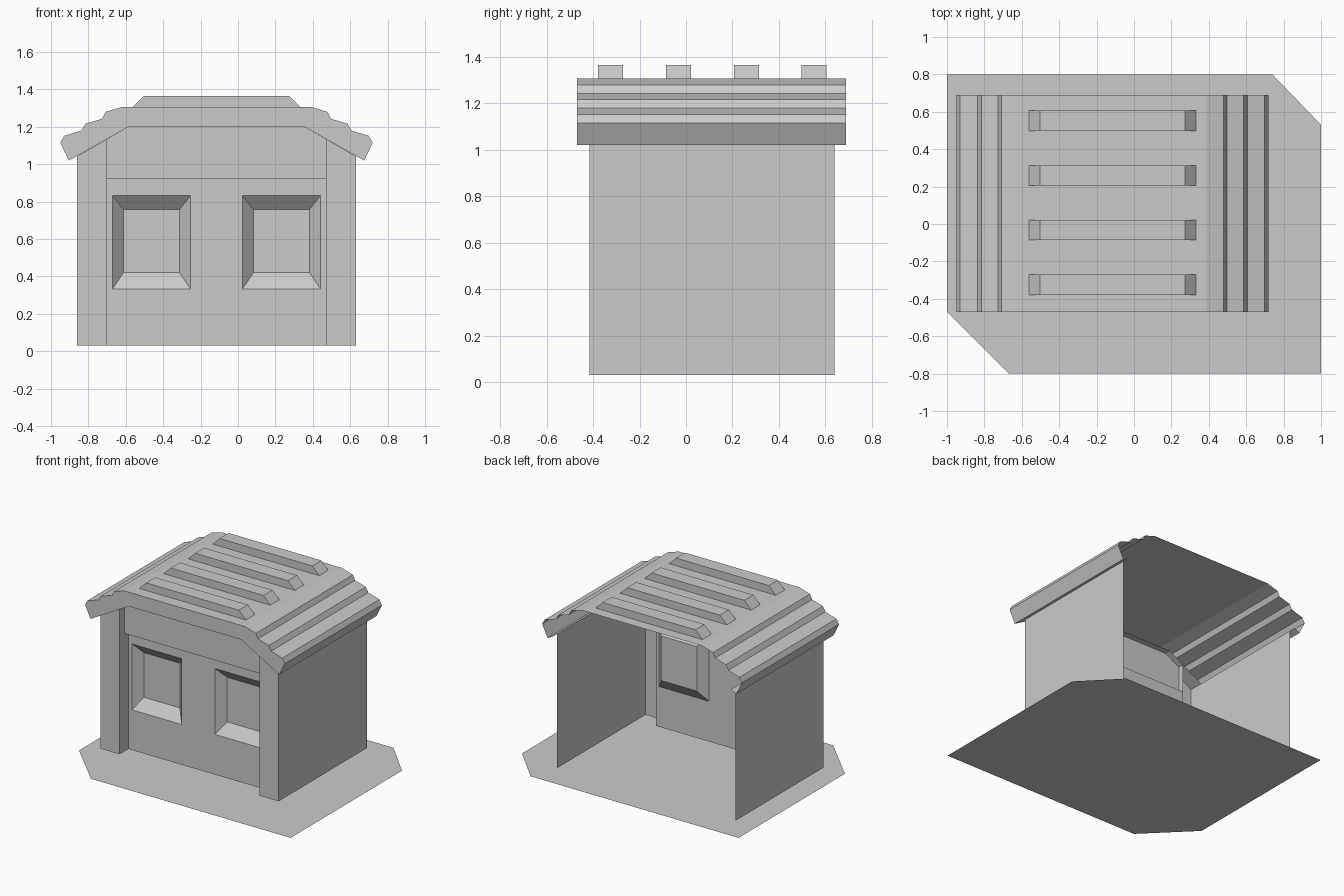
import bpy, bmesh

if "Cube" in bpy.data.objects:
    bpy.data.objects.remove(bpy.data.objects["Cube"])

grey = bpy.data.materials.new("plain grey")
grey.diffuse_color = (0.6, 0.6, 0.6, 1)
grey.use_nodes = True
grey.node_tree.nodes["Principled BSDF"].inputs["Base Color"].default_value = grey.diffuse_color


def sheet(name, polygons):
    """Join polygons (lists of 3D points) into one open surface."""
    bm = bmesh.new()
    for poly in polygons:
        bm.faces.new([bm.verts.new(p) for p in poly])
    bmesh.ops.remove_doubles(bm, verts=bm.verts, dist=0.0005)
    mesh = bpy.data.meshes.new(name)
    bm.to_mesh(mesh)
    bm.free()
    mesh.materials.append(grey)
    obj = bpy.data.objects.new(name, mesh)
    bpy.context.collection.objects.link(obj)
    return obj


def strip(profile, y0, y1):
    """Sweep an xz profile along y; left-to-right profiles face up."""
    return [[(a[0], y0, a[1]), (b[0], y0, b[1]), (b[0], y1, b[1]), (a[0], y1, a[1])]
            for a, b in zip(profile, profile[1:])]


def front(points, y):
    return [(x, y, z) for x, z in points]


MID = -0.115               # centre line of the building
BOTTOM = 0.03
WALL_Y, HEADER_Y, PILLAR_Y, BACK_Y = -0.31, -0.355, -0.415, 0.64
ROOF_FRONT, ROOF_BACK = -0.47, 0.69


def mirrored(half):
    """Complete a right half profile (centre to eave), listed left to right."""
    return [(MID - x, z) for x, z in reversed(half)] + [(MID + x, z) for x, z in half]


def soffit_z(x):
    return 1.2 - max(0, abs(x - MID) - 0.47) * 0.18 / 0.315


# Ground plate with two clipped corners
sheet("ground_plate", [[(-1, 0.8, 0), (-1, -0.47, 0), (-0.67, -0.8, 0),
                        (1, -0.8, 0), (1, 0.53, 0), (0.74, 0.8, 0)]])

# Side walls folded round into the front pillars
left = [(-0.86, BACK_Y), (-0.86, PILLAR_Y), (-0.70, PILLAR_Y), (-0.70, WALL_Y)]
right = [(2 * MID - x, y) for x, y in reversed(left)]
for name, path in (("left_wall", left), ("right_wall", right)):
    sheet(name, [[(*a, BOTTOM), (*b, BOTTOM), (*b, soffit_z(b[0])), (*a, soffit_z(a[0]))]
                 for a, b in zip(path, path[1:])])

# Recessed front wall with two splayed window niches
xs = [-0.70, -0.671, -0.254, 0.024, 0.441, 0.47]
zs = [BOTTOM, 0.334, 0.832, 0.92]
faces = []
for i, (x0, x1) in enumerate(zip(xs, xs[1:])):
    for j, (z0, z1) in enumerate(zip(zs, zs[1:])):
        outer = front([(x0, z0), (x1, z0), (x1, z1), (x0, z1)], WALL_Y)
        if j == 1 and i in (1, 3):
            a, b, c, d = x0 + 0.059, x1 - 0.059, z0 + 0.086, z1 - 0.075
            inner = front([(a, c), (b, c), (b, d), (a, d)], WALL_Y + 0.063)
            faces.append(inner)
            for k in range(4):
                n = (k + 1) % 4
                faces.append([outer[k], outer[n], inner[n], inner[k]])
        else:
            faces.append(outer)
sheet("front_wall", faces)

# Header panel above the windows, with its underside ledge
sheet("header", [front([(-0.70, 0.92), (0.47, 0.92), (0.47, soffit_z(0.47)),
                        (0.355, 1.2), (-0.585, 1.2), (-0.70, soffit_z(-0.70))], HEADER_Y)]
      + strip([(0.47, 0.92), (-0.70, 0.92)], HEADER_Y, WALL_Y))

# Stepped roof shell, open at the back, with front gable face and soffits
top_half = [(0.503, 1.307), (0.593, 1.28), (0.611, 1.243), (0.701, 1.217),
            (0.722, 1.18), (0.814, 1.152), (0.835, 1.115), (0.789, 1.02)]
roof = mirrored(top_half)
under = mirrored([(0.47, 1.2), (0.789, 1.02)])
faces = strip(roof, ROOF_FRONT, ROOF_BACK)
faces.append(front(list(reversed(roof)) + under[1:-1], ROOF_FRONT))
faces += strip(under[::-1], ROOF_FRONT, WALL_Y)
faces += strip([(-0.86, soffit_z(-0.86)), under[0]], WALL_Y, ROOF_BACK)
faces += strip([under[-1], (0.63, soffit_z(0.63))], WALL_Y, ROOF_BACK)
sheet("roof", faces)

# Four raised ribs across the flat roof top
rib = mirrored([(0.388, 1.365), (0.446, 1.307)])
for n, y in enumerate((-0.325, -0.032, 0.26, 0.552)):
    sheet(f"roof_rib_{n + 1}", strip(rib, y - 0.054, y + 0.054)
          + [front(rib[::-1], y - 0.054), front(rib, y + 0.054)])
